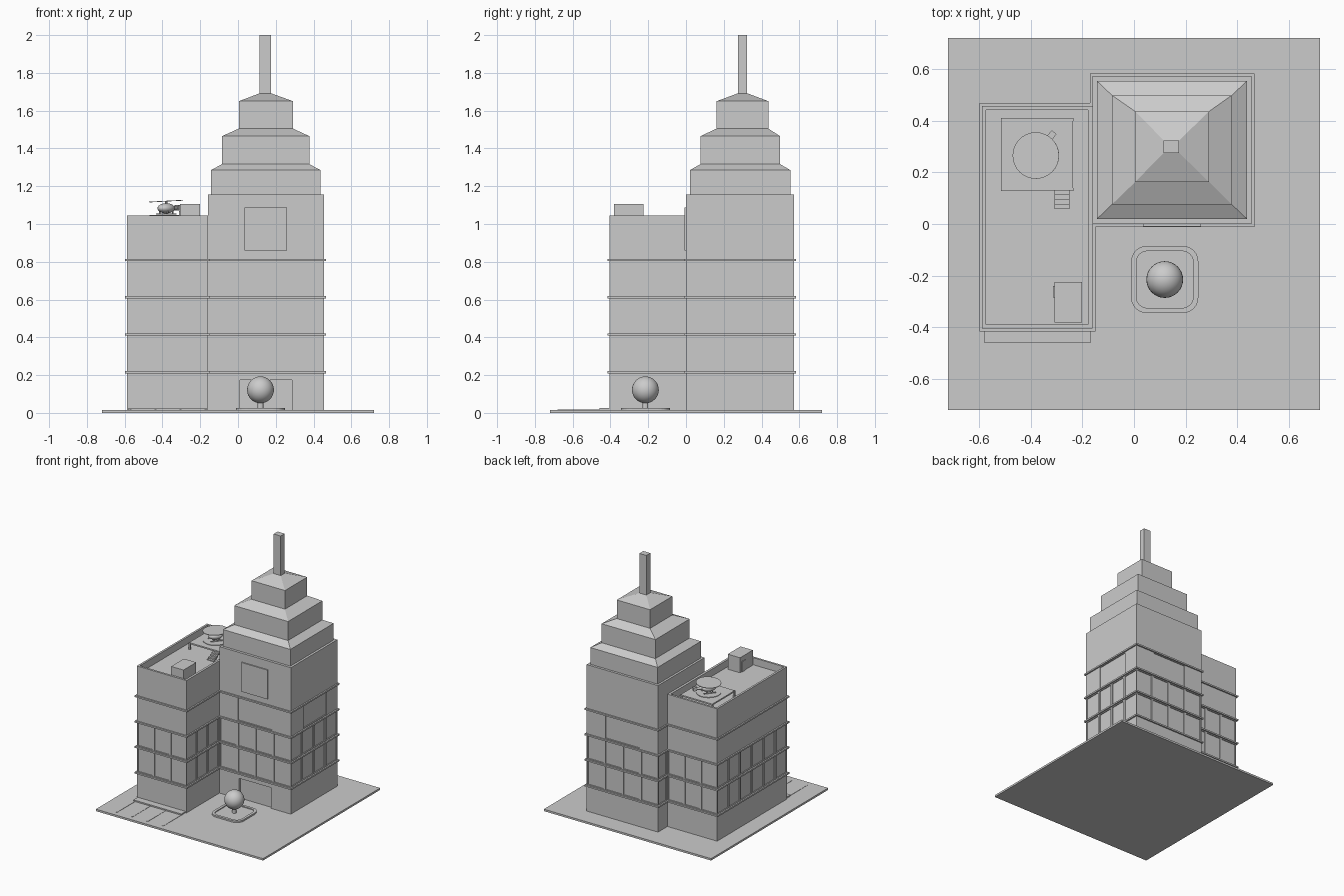
import bpy, bmesh, math
from mathutils import Matrix, Vector

if "Cube" in bpy.data.objects:
    bpy.data.objects.remove(bpy.data.objects["Cube"])


def finish(bm, name, smooth=False):
    bmesh.ops.recalc_face_normals(bm, faces=bm.faces)
    me = bpy.data.meshes.new(name)
    bm.to_mesh(me)
    bm.free()
    ob = bpy.data.objects.new(name, me)
    bpy.context.collection.objects.link(ob)
    if smooth:
        me.polygons.foreach_set("use_smooth", [True] * len(me.polygons))
    return ob


def add_box(bm, lo, hi):
    lo, hi = Vector(lo), Vector(hi)
    m = Matrix.Translation((lo + hi) / 2) @ Matrix.Diagonal((*(hi - lo), 1))
    bmesh.ops.create_cube(bm, size=1, matrix=m)


def boxes(name, items):
    bm = bmesh.new()
    for lo, hi in items:
        add_box(bm, lo, hi)
    return finish(bm, name)


def cylinder(name, r, depth, matrix, seg=24, r2=None):
    bm = bmesh.new()
    bmesh.ops.create_cone(bm, cap_ends=True, segments=seg, radius1=r,
                          radius2=r if r2 is None else r2, depth=depth, matrix=matrix)
    return finish(bm, name)


def ball(name, r, matrix):
    bm = bmesh.new()
    bmesh.ops.create_uvsphere(bm, u_segments=32, v_segments=16, radius=r, matrix=matrix)
    return finish(bm, name, True)


def loft(name, rings, closed=False):
    """Skin a list of equal-length point rings; closed joins last to first."""
    bm = bmesh.new()
    vs = [[bm.verts.new(p) for p in ring] for ring in rings]
    n = len(vs[0])
    pairs = list(zip(vs, vs[1:])) + ([(vs[-1], vs[0])] if closed else [])
    for a, b in pairs:
        for i in range(n):
            j = (i + 1) % n
            bm.faces.new((a[i], a[j], b[j], b[i]))
    if not closed:
        bm.faces.new(vs[0])
        bm.faces.new(vs[-1])
    return finish(bm, name)


def rect(x0, x1, y0, y1, z):
    return [(x0, y0, z), (x1, y0, z), (x1, y1, z), (x0, y1, z)]


def rounded(cx, cy, half, r, z, steps=6):
    pts = []
    for q, (sx, sy) in enumerate([(1, 1), (-1, 1), (-1, -1), (1, -1)]):
        for k in range(steps + 1):
            a = math.pi / 2 * (q + k / steps)
            pts.append((cx + sx * (half - r) + r * math.cos(a),
                        cy + sy * (half - r) + r * math.sin(a), z))
    return pts


def recess(axis, pos, inward, u0, u1, z0, z1, d=0.007):
    """Cutter box through a wall at axis=pos, going d deep."""
    a, b = sorted((pos - inward * 0.02, pos + inward * d))
    if axis == 'y':
        return (u0, a, z0), (u1, b, z1)
    return (a, u0, z0), (b, u1, z1)


ROWS = [(0.225, 0.402), (0.427, 0.6)]


def window_grid(axis, pos, inward, u0, u1, n):
    w = (u1 - u0) / n
    return [recess(axis, pos, inward, u0 + i * w + 0.009, u0 + (i + 1) * w - 0.009, *r)
            for r in ROWS for i in range(n)]


def carve(body, items):
    cutter = boxes(body.name + "_window_cutter", items)
    cutter.hide_render = True
    mod = body.modifiers.new("windows", 'BOOLEAN')
    mod.operation, mod.solver, mod.object = 'DIFFERENCE', 'EXACT', cutter
    bpy.context.view_layer.objects.active = body
    bpy.ops.object.modifier_apply(modifier=mod.name)
    bpy.data.objects.remove(cutter)


# ground slab
boxes("ground_slab", [((-0.72, -0.72, 0), (0.72, 0.72, 0.015))])

# tower body with stepped crown and spire
TX0, TX1, TY0, TY1 = -0.16, 0.455, 0.0, 0.572
tower = boxes("tower_body", [((TX0, TY0, 0.01), (TX1, TY1, 1.155))])
big = (0.625, 0.8)
carve(tower, window_grid('y', TY0, 1, TX0, TX1, 4) + window_grid('y', TY1, -1, TX0, TX1, 4)
      + window_grid('x', TX1, -1, TY0, TY1, 4) + window_grid('x', TX0, 1, 0.46, TY1, 1)
      + [recess('y', TY0, 1, 0.0, 0.292, *big), recess('y', TY1, -1, 0.0, 0.292, *big),
         recess('x', TX1, -1, 0.155, 0.44, *big),
         recess('y', TY0, 1, 0.01, 0.285, 0.015, 0.175, 0.015)])
t1, t2, t3 = (-0.143, 0.437, 0.02, 0.553), (-0.085, 0.378, 0.076, 0.498), (0.004, 0.291, 0.162, 0.436)
sp = (0.115, 0.175, 0.275, 0.324)
loft("stepped_crown", [rect(*t1, 1.15), rect(*t1, 1.285), rect(*t2, 1.317), rect(*t2, 1.465),
                       rect(*t3, 1.505), rect(*t3, 1.65), rect(*sp, 1.692), rect(*sp, 2.0)])

# blank sign panel
boxes("wall_panel", [((0.035, -0.009, 0.86), (0.26, 0.002, 1.087))])

# lower wing with parapet
WX0, WX1, WY0, WY1 = -0.588, -0.16, -0.405, 0.457
ROOF = 0.99
outer, inner = (WX0, WX1, WY0, WY1), (WX0 + 0.016, WX1 - 0.018, WY0 + 0.016, WY1 - 0.016)
wing = loft("wing_body", [rect(*outer, 0.01), rect(*outer, 1.045),
                          rect(*inner, 1.045), rect(*inner, ROOF)])
carve(wing, window_grid('y', WY0, 1, WX0, WX1, 3) + window_grid('y', WY1, -1, WX0, WX1, 3)
      + window_grid('x', WX0, 1, WY0, WY1, 6) + window_grid('x', WX1, -1, WY0, -0.003, 3))

# floor bands
for nm, (x0, x1, y0, y1) in (("tower", (TX0, TX1, TY0, TY1)), ("wing", outer)):
    e = 0.011
    boxes(nm + "_floor_bands", [((x0 - e, y0 - e, z - 0.006), (x1 + e, y1 + e, z + 0.006))
                                for z in (0.215, 0.415, 0.612, 0.81)])

# roof access hut with door
boxes("roof_hut", [((-0.308, -0.382, ROOF), (-0.202, -0.225, 1.107))])
boxes("roof_hut_door", [((-0.313, -0.285, ROOF), (-0.305, -0.24, 1.07))])

# raised landing pad: deck, posts, steps
PX0, PX1, PY0, PY1 = -0.512, -0.237, 0.13, 0.408
boxes("landing_deck", [((PX0, PY0, 1.032), (PX1, PY1, 1.043))])
boxes("landing_posts", [((x - 0.006, y - 0.006, ROOF), (x + 0.006, y + 0.006, 1.044))
                        for x in (PX0 + 0.004, PX1 - 0.004) for y in (PY0 + 0.004, PY1 - 0.004)])
boxes("landing_steps", [((-0.307, PY0 - 0.018 * (i + 1), 1.018 - 0.011 * i),
                         (-0.25, PY0 - 0.018 * i, 1.029 - 0.011 * i)) for i in range(4)])
CX, CY = -0.38, 0.265
cylinder("landing_circle", 0.088, 0.006, Matrix.Translation((CX, CY, 1.044)), 32)

# helicopter, tail pointing back right
H = Matrix.Translation((CX, CY, 0)) @ Matrix.Rotation(math.radians(52), 4, 'Z')
ball("helicopter_cabin", 1, H @ Matrix.Translation((0, 0, 1.083)) @ Matrix.Diagonal((0.055, 0.04, 0.027, 1)))
cylinder("helicopter_tail", 0.014, 0.09, H @ Matrix.Translation((0.07, 0, 1.085))
         @ Matrix.Rotation(math.pi / 2, 4, 'Y'), 12, 0.007)
fin = boxes("helicopter_fin", [((0.088, -0.012, 1.072), (0.115, 0.012, 1.1))])
skids = boxes("helicopter_skids", [((-0.045, s * 0.03 - 0.004, 1.05), (0.045, s * 0.03 + 0.004, 1.056))
                                   for s in (-1, 1)]
              + [((x - 0.003, s * 0.027 - 0.003, 1.052), (x + 0.003, s * 0.027 + 0.003, 1.078))
                 for s in (-1, 1) for x in (-0.02, 0.02)])
for ob in (fin, skids):
    ob.matrix_world = H
cylinder("helicopter_mast", 0.006, 0.026, Matrix.Translation((CX, CY, 1.11)), 8)
cylinder("helicopter_rotor", 0.09, 0.004, Matrix.Translation((CX, CY, 1.121))
         @ Matrix.Rotation(math.radians(-3), 4, 'Y'), 32)

# planter with ball tree
tx, ty = 0.119, -0.215
loft("planter_rim", [rounded(tx, ty, h, r, z) for h, r, z in
                     ((0.13, 0.06, 0.012), (0.13, 0.06, 0.027), (0.11, 0.042, 0.027), (0.11, 0.042, 0.012))],
     closed=True)
loft("planter_soil", [rounded(tx, ty, 0.111, 0.042, z) for z in (0.012, 0.02)])
cylinder("tree_trunk", 0.015, 0.06, Matrix.Translation((tx, ty, 0.042)), 12)
ball("tree_crown", 0.071, Matrix.Translation((tx, ty, 0.122)))

# parking kerb and bay lines
boxes("parking_kerb", [((-0.58, -0.458, 0.01), (-0.167, -0.4, 0.025))])
boxes("parking_lines", [((x - 0.005, -0.68, 0.012), (x + 0.005, -0.458, 0.017))
                        for x in (-0.57, -0.437, -0.305, -0.172)])
